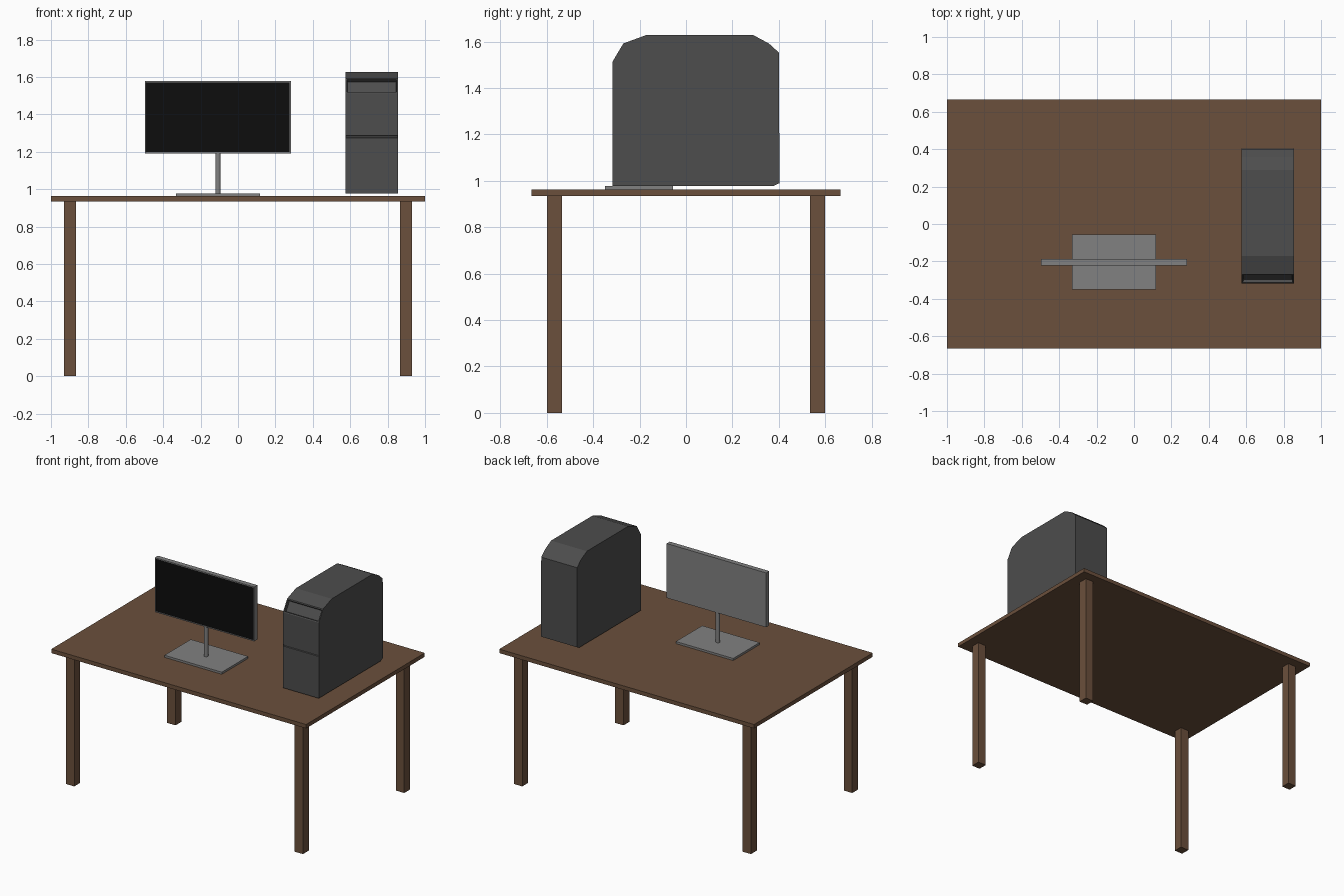
import bpy, bmesh
from mathutils import Vector

if "Cube" in bpy.data.objects:
    bpy.data.objects.remove(bpy.data.objects["Cube"])


def material(name, r, g, b):
    m = bpy.data.materials.new(name)
    m.diffuse_color = (r, g, b, 1)
    m.use_nodes = True
    m.node_tree.nodes["Principled BSDF"].inputs["Base Color"].default_value = m.diffuse_color
    return m


wood = material("wood", 0.147, 0.08, 0.045)
grey = material("grey", 0.22, 0.22, 0.22)
dark = material("dark_grey", 0.074, 0.074, 0.074)
black = material("black", 0.004, 0.004, 0.004)


def finish(name, bm, *mats):
    bmesh.ops.recalc_face_normals(bm, faces=bm.faces)
    me = bpy.data.meshes.new(name)
    bm.to_mesh(me)
    bm.free()
    for m in mats:
        me.materials.append(m)
    ob = bpy.data.objects.new(name, me)
    bpy.context.collection.objects.link(ob)
    return ob


def box_mesh(x, y, z):
    bm = bmesh.new()
    bmesh.ops.create_cube(bm, size=1)
    for v in bm.verts:
        v.co = Vector([lo + (c + 0.5) * (hi - lo) for c, (lo, hi) in zip(v.co, (x, y, z))])
    bm.normal_update()
    return bm


def box(name, x, y, z, mat):
    return finish(name, box_mesh(x, y, z), mat)


# Table
box("table_top", (-1, 1), (-0.665, 0.665), (0.935, 0.963), wood)
for sx, side in ((-1, "left"), (1, "right")):
    for sy, end in ((-1, "front"), (1, "back")):
        cx, cy = sx * 0.8975, sy * 0.5675
        box(f"{end}_{side}_leg", (cx - 0.0325, cx + 0.0325),
            (cy - 0.0325, cy + 0.0325), (0, 0.935), wood)

# Monitor stand
box("monitor_base", (-0.332, 0.118), (-0.35, -0.055), (0.963, 0.978), grey)
bpy.ops.mesh.primitive_cylinder_add(vertices=12, radius=0.0145, depth=0.222,
                                    location=(-0.107, -0.205, 1.087))
pole = bpy.context.object
pole.name = "monitor_pole"
pole.data.materials.append(grey)
bpy.ops.object.shade_smooth_by_angle()

# Monitor with a thin bezel around the recessed screen
bm = box_mesh((-0.497, 0.283), (-0.223, -0.188), (1.192, 1.578))
front = min(bm.faces, key=lambda f: f.calc_center_median().y)
bmesh.ops.inset_individual(bm, faces=[front], thickness=0.009, depth=0)
bmesh.ops.inset_individual(bm, faces=[front], thickness=0.0005, depth=-0.003)
front.material_index = 1
finish("monitor", bm, grey, black)

# Computer tower: side profile (y, z) extruded across x
profile = [(-0.317, 0.977), (-0.317, 1.274), (-0.317, 1.286), (-0.317, 1.513),
           (-0.27, 1.592), (-0.172, 1.628), (0.29, 1.628), (0.357, 1.592),
           (0.40, 1.553), (0.403, 0.99), (0.375, 0.977)]
bm = bmesh.new()
left = bm.faces.new([bm.verts.new((0.575, y, z)) for y, z in profile])
new = bmesh.ops.extrude_face_region(bm, geom=[left], use_keep_orig=True)["geom"]
bmesh.ops.translate(bm, vec=(0.281, 0, 0),
                    verts=[g for g in new if isinstance(g, bmesh.types.BMVert)])
bmesh.ops.recalc_face_normals(bm, faces=bm.faces)
bm.normal_update()


def facet(z):
    return min((f for f in bm.faces if abs(f.calc_center_median().z - z) < 0.004),
               key=lambda f: f.calc_center_median().y)


# Front groove and the recessed panel on the slanted face
groove, panel = facet(1.28), facet(1.5525)
bmesh.ops.inset_individual(bm, faces=[groove], thickness=0.004, depth=-0.006)
bmesh.ops.inset_individual(bm, faces=[panel], thickness=0.011, depth=0)
bmesh.ops.inset_individual(bm, faces=[panel], thickness=0.004, depth=-0.018)
finish("computer_tower", bm, dark)
